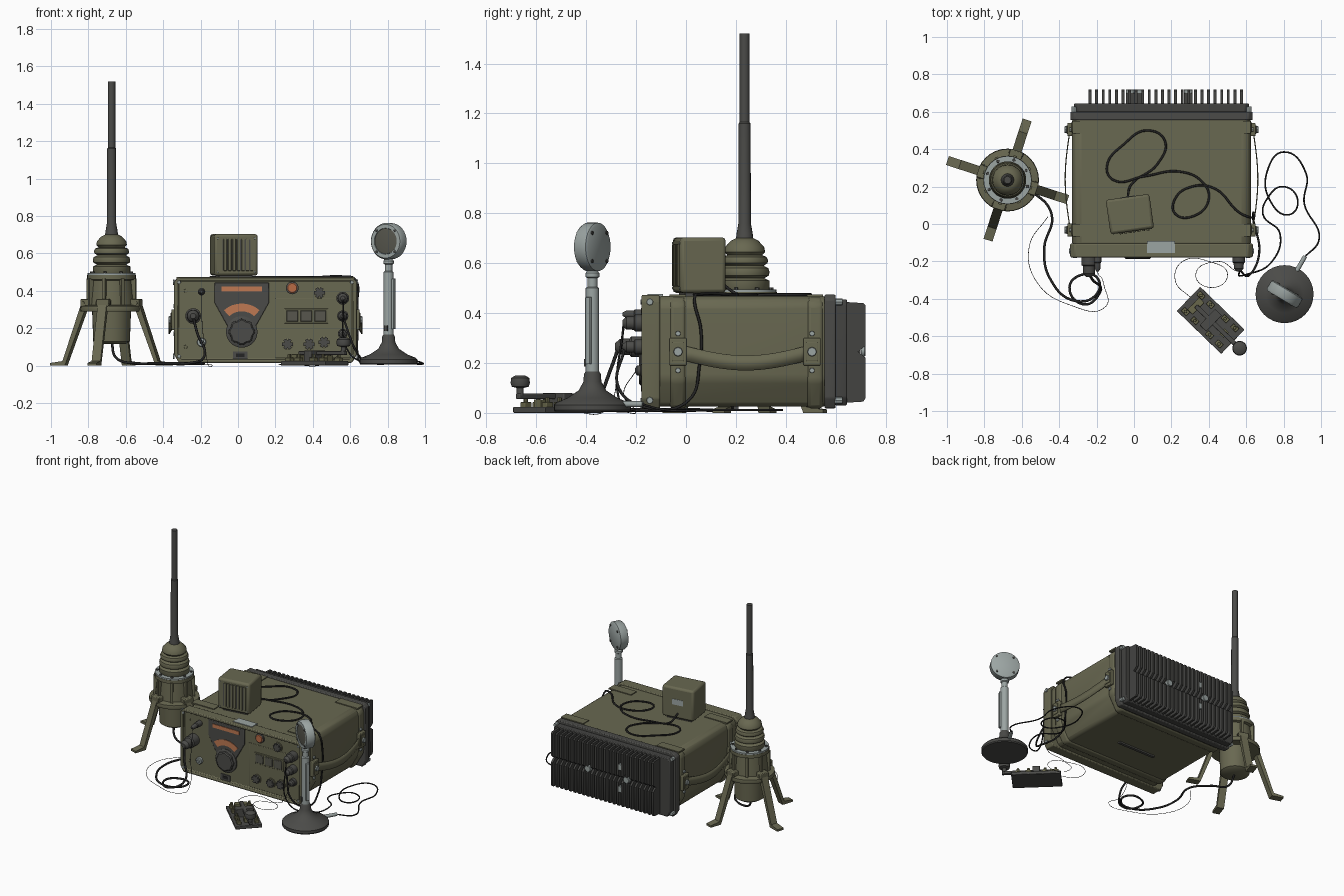
import bpy, bmesh, math
from mathutils import Matrix

if "Cube" in bpy.data.objects:
    bpy.data.objects.remove(bpy.data.objects["Cube"])

T = lambda x, y, z: Matrix.Translation((x, y, z))
R = lambda deg, axis: Matrix.Rotation(math.radians(deg), 4, axis)
I = Matrix.Identity(4)


def mat(name, r, g, b):
    m = bpy.data.materials.new(name)
    m.diffuse_color = (r, g, b, 1)
    m.use_nodes = True
    m.node_tree.nodes["Principled BSDF"].inputs["Base Color"].default_value = m.diffuse_color
    return m


OLIVE = mat("olive", .14, .138, .082)
DARK = mat("dark_grey", .07, .07, .065)
FIN = mat("fin_grey", .056, .056, .053)
BLACK = mat("black_rubber", .017, .017, .017)
STEEL = mat("steel", .33, .375, .365)
ORANGE = mat("amber", .52, .19, .085)
LAMP = mat("lamp_orange", .48, .145, .06)
BRASS = mat("dull_brass", .14, .135, .07)
GRILLE = mat("warm_grey", .095, .094, .075)


def finish(name, bm, m, M=I, bevel=0, angle=35):
    bmesh.ops.recalc_face_normals(bm, faces=bm.faces)
    me = bpy.data.meshes.new(name)
    bm.to_mesh(me)
    bm.free()
    me.materials.append(m)
    for p in me.polygons:
        p.use_smooth = True
    me.set_sharp_from_angle(angle=math.radians(angle))
    ob = bpy.data.objects.new(name, me)
    bpy.context.collection.objects.link(ob)
    ob.matrix_world = M
    if bevel:
        b = ob.modifiers.new("bevel", 'BEVEL')
        b.width, b.segments, b.limit_method = bevel, 2, 'ANGLE'
    return ob


def box(name, c, s, m, M=I, bevel=0):
    bm = bmesh.new()
    bmesh.ops.create_cube(bm, size=1, matrix=T(*c) @ Matrix.Diagonal((*s, 1)))
    return finish(name, bm, m, M, bevel)


def prism(name, pts, y0, y1, m, M=I, bevel=0, recess=None):
    """Outline in x,z pushed from y0 (front) to y1; recess = (rim width, depth)."""
    bm = bmesh.new()
    front = [bm.verts.new((x, y0, z)) for x, z in pts]
    back = [bm.verts.new((x, y1, z)) for x, z in pts]
    f = bm.faces.new(front)
    bm.faces.new(back[::-1])
    for i in range(len(pts)):
        j = (i + 1) % len(pts)
        bm.faces.new((front[i], back[i], back[j], front[j]))
    bmesh.ops.recalc_face_normals(bm, faces=bm.faces)
    if recess:
        bmesh.ops.inset_region(bm, faces=[f], thickness=recess[0], depth=0)
        r = bmesh.ops.extrude_discrete_faces(bm, faces=[f])
        bmesh.ops.translate(bm, verts=r['faces'][0].verts, vec=(0, recess[1], 0))
    return finish(name, bm, m, M, bevel)


def lathe(name, prof, m, M=I, n=32, flute=0):
    """Spin (radius, height) pairs about local z and cap both ends."""
    bm = bmesh.new()
    rings = []
    for r, h in prof:
        angs = [2 * math.pi * k / n for k in range(n)]
        rings.append([bm.verts.new((r * (1 + flute * math.cos(8 * a)) * math.cos(a),
                                    r * (1 + flute * math.cos(8 * a)) * math.sin(a), h)) for a in angs])
    for a, b in zip(rings, rings[1:]):
        for k in range(n):
            bm.faces.new((a[k], a[(k + 1) % n], b[(k + 1) % n], b[k]))
    bm.faces.new(rings[0])
    bm.faces.new(rings[-1])
    return finish(name, bm, m, M)


def rod(name, r, h, m, M, n=20):
    return lathe(name, [(r, 0), (r, h * .85), (r * .88, h)], m, M, n)


def cable(name, pts, r, z=.012):
    cu = bpy.data.curves.new(name, 'CURVE')
    cu.dimensions, cu.bevel_depth, cu.bevel_resolution, cu.resolution_u = '3D', r, 2, 8
    sp = cu.splines.new('BEZIER')
    sp.bezier_points.add(len(pts) - 1)
    for bp, p in zip(sp.bezier_points, pts):
        bp.co = p if len(p) == 3 else (*p, z)
    for bp in sp.bezier_points:
        bp.handle_left_type = bp.handle_right_type = 'AUTO'
    cu.materials.append(BLACK)
    bpy.context.collection.objects.link(bpy.data.objects.new(name, cu))


# ---- radio case
CX = .147


def case_outline(w, z0, z1, low, top):
    half = [(w - low, z0), (w, z0 + low * 1.7), (w, z1 - top), (w - top, z1)]
    return [(CX + x, z) for x, z in half] + [(CX - x, z) for x, z in half[::-1]]


prism("case_shell", case_outline(.478, .025, .468, .065, .03), -.12, .57, OLIVE, bevel=.02)
prism("front_collar", case_outline(.488, .015, .473, .025, .025), -.178, -.105, OLIVE, bevel=.006, recess=(.022, .02))
for y in (-.065, .485):
    prism("case_band", case_outline(.484, .018, .466, .065, .03), y, y + .065, OLIVE, bevel=.015)
    for s in (-1, 1):
        box("band_corner_plate", (CX + s * .385, y + .032, .469), (.18, .065, .01), OLIVE)
box("bottom_rail", (CX, .2, .02), (.3, .02, .012), DARK)
box("name_plate", (.145, -.123, .473), (.15, .063, .008), STEEL)
prism("rear_gasket", case_outline(.487, .018, .474, .025, .02), .555, .60, DARK, bevel=.006)
prism("heat_sink_base", case_outline(.467, .03, .455, .02, .02), .598, .645, FIN, bevel=.005)
fin = [(.63, .04), (.71, .045), (.72, .06), (.72, .22), (.69, .245), (.72, .27), (.72, .43), (.71, .44), (.63, .445)]
for i in range(24):
    prism("cooling_fin", fin, -.0075, .0075, FIN, T(-.235 + i * .0352, 0, 0) @ R(90, 'Z'))
for x, z in ((-.02, .25), (.29, .25), (.03, .33), (.03, .17)):
    box("fin_bolt_pad", (x, .67, z), (.045, .06, .05), FIN)
    rod("fin_bolt", .024, .018, STEEL, T(x, .701, z) @ R(-90, 'X'))

# ---- latches, bolts and carry straps on both sides
for s in (-1, 1):
    side = CX + s * .48
    for y in (-.032, .505):
        box("latch", (side + s * .01, y, .245), (.026, .07, .11), OLIVE, bevel=.005)
        box("latch_inset", (side + s * .024, y, .245), (.006, .045, .075), OLIVE, bevel=.002)
        rod("latch_bolt", .019, .014, STEEL, T(side + s * .024, y, .245) @ R(s * 90, 'Y'), 8)
        for z in (.17, .318):
            rod("band_bolt", .011, .013, STEEL, T(side, y, z) @ R(s * 90, 'Y'), 8)
    bm = bmesh.new()
    rows = []
    for k in range(17):
        t = k / 16
        b = math.sin(math.pi * t)
        rows.append([bm.verts.new((side + s * (.014 + .024 * b), -.01 + .5 * t, .24 - .04 * b + d)) for d in (-.03, .03)])
    for a, b in zip(rows, rows[1:]):
        bm.faces.new((a[0], a[1], b[1], b[0]))
    finish("carry_strap", bm, OLIVE).modifiers.new("thick", 'SOLIDIFY').thickness = .006
    for z in (.05, .445):
        rod("collar_side_bolt", .014, .009, STEEL, T(side + s * .006, -.145, z) @ R(s * 90, 'Y'), 8)
        rod("rear_clamp", .014, .03, STEEL, T(CX + s * .468, .597, z) @ R(-90, 'X'), 8)
        rod("collar_bolt", .01, .006, STEEL, T(CX + s * .462, -.176, z) @ R(90, 'X'), 8)

# ---- front panel
F = lambda x, z, y=-.154: T(x, y, z) @ R(90, 'X')
prism("dial_panel", [(-.125, .445), (.165, .445), (.165, .335), (.09, .2), (-.05, .2), (-.125, .335)], -.165, -.15, DARK, bevel=.004)
box("display_strip", (.02, -.165, .409), (.215, .008, .026), ORANGE)
arc = [(.02 + r * math.sin(a), .19 + r * math.cos(a)) for r, sg in ((.142, 1), (.1, -1))
       for a in [sg * math.radians(-42 + 10.5 * k) for k in range(9)]]
prism("dial_scale", arc, -.169, -.16, ORANGE)
lathe("tuning_knob_skirt", [(.084, 0), (.084, .014), (.078, .018)], DARK, F(.02, .18))
lathe("tuning_knob", [(.068, .01), (.067, .028), (.06, .034)], DARK, F(.02, .18), 64, .05)
box("control_plate", (.405, -.155, .2), (.41, .009, .32), OLIVE, bevel=.003)
box("switch_frame", (.365, -.16, .265), (.235, .012, .08), OLIVE, bevel=.003)
for i in range(3):
    box("push_button", (.29 + .075 * i, -.166, .265), (.062, .012, .06), GRILLE, bevel=.004)
rod("lamp_ring", .034, .016, DARK, F(.29, .415))
rod("lamp", .027, .022, LAMP, F(.29, .415))
for x, z in ((.435, .39), (.265, .115), (.38, .115), (.46, .125)):
    rod("small_knob", .033, .012, OLIVE, F(x, z))
    for a in (0, 60, 120):
        box("knob_grip", (0, 0, .018), (.058, .018, .016), DARK, F(x, z) @ R(a, 'Z'))
box("lower_socket", (.012, -.157, .055), (.075, .012, .042), DARK)
box("lower_socket_hole", (.012, -.162, .055), (.045, .006, .02), BLACK)
box("left_seam", (-.165, -.157, .24), (.004, .004, .4), OLIVE)
rod("terminal", .024, .022, STEEL, F(-.195, .125))
rod("terminal_pin", .01, .03, STEEL, F(-.195, .125), 12)
for x, z in ((-.28, .1), (-.28, .4)):
    rod("panel_screw", .01, .006, OLIVE, F(x, z), 8)
for x, z, r, l in ((-.24, .265, .042, .13), (-.195, .395, .02, .1), (.56, .36, .034, .1), (.56, .265, .03, .1), (.56, .17, .026, .05)):
    lathe("cable_plug", [(r, 0), (r, l * .5), (r * .8, l * .55), (r * .75, l * .85), (r * .35, l)], DARK, F(x, z), 20)

# ---- speaker box on top
S = T(-.022, .053, 0) @ R(8, 'Z')
box("speaker_box", (0, 0, .592), (.235, .185, .222), OLIVE, S, .014)
box("speaker_foot", (0, 0, .476), (.18, .14, .02), DARK, S)
for i in range(7):
    box("speaker_slot", (-.072 + .024 * i, -.092, .592), (.007, .004, .165), DARK, S)
    box("speaker_rib", (-.06 + .024 * i, -.095, .592), (.017, .01, .17), OLIVE, S, .002)
box("speaker_label", (0, .092, .6), (.08, .006, .04), STEEL, S)
for x in (-.1, .1):
    for z in (.5, .68):
        rod("speaker_screw", .005, .005, STEEL, S @ T(x, -.09, z) @ R(90, 'X'), 8)

# ---- antenna
A = T(-.676, .235, 0)
lathe("antenna_housing", [(.075, .115), (.098, .13), (.104, .29), (.165, .29), (.168, .3), (.165, .318),
                          (.125, .325), (.112, .455), (.13, .46), (.13, .485), (.1, .487)], OLIVE, A)
lathe("clamp_ring", [(.128, .48), (.128, .495), (.09, .495)], STEEL, A)
lathe("insulator", [(.095, .49), (.1, .5), (.1, .53), (.078, .54), (.097, .55), (.1, .565), (.095, .58), (.076, .59),
                    (.092, .6), (.094, .612), (.088, .625), (.07, .632), (.082, .645), (.078, .665), (.055, .69), (.035, .7)], OLIVE, A)
lathe("antenna_mast", [(.036, .69), (.032, .72), (.025, .76), (.024, 1.16), (.02, 1.165), (.02, 1.52)], DARK, A, 16)
for k in range(8):
    Q = A @ R(27 + 45 * k, 'Z')
    rod("ring_bolt", .009, .01, DARK, Q @ T(.112, 0, .493), 6)
    box("housing_rib", (.122, 0, .39), (.03, .018, .15), OLIVE, Q)
leg = [(.125, .325), (.165, .325), (.268, .024), (.338, .014), (.338, 0), (.255, 0), (.145, .29), (.125, .29)]
for k in range(4):
    Q = A @ R(72 + 90 * k, 'Z')
    prism("tripod_leg", leg, -.025, .025, OLIVE, Q)
    box("leg_hinge", (.14, 0, .335), (.05, .07, .04), OLIVE, Q, .005)
    rod("hinge_pin", .009, .08, OLIVE, Q @ T(.15, .04, .335) @ R(90, 'X'), 8)

# ---- desk microphone
M = T(.805, -.375, 0)
lathe("mic_base", [(.15, .005), (.155, .012), (.155, .032), (.145, .042), (.1, .06), (.055, .09), (.036, .125), (.034, .155), (.028, .165)], DARK, M)
lathe("mic_stem", [(.027, .155), (.027, .5), (.02, .505), (.02, .54), (.028, .545), (.028, .56), (.016, .575)], STEEL, M, 20)
H = M @ R(-31, 'Z')
box("mic_stem_bar", (.032, 0, .33), (.014, .024, .27), STEEL, H, .003)
box("mic_switch", (0, -.027, .2), (.02, .012, .03), DARK, H)
HD = H @ T(0, 0, .665) @ R(90, 'X')
lathe("mic_head", [(.088, -.032), (.097, -.026), (.098, .02), (.09, .032), (.07, .032), (.068, .022)], STEEL, HD)
rod("mic_grille", .068, .01, GRILLE, HD @ T(0, 0, .02), 32)
for a in range(45, 360, 90):
    rod("mic_screw", .008, .072, DARK, HD @ R(a, 'Z') @ T(.08, 0, -.036), 8)
rod("mic_socket", .012, .09, STEEL, T(.87, -.25, .035) @ R(-30, 'Z') @ R(-90, 'X'), 12)

# ---- telegraph key
K = T(.41, -.515, 0) @ R(-44, 'Z')
box("key_base", (0, 0, .012), (.33, .18, .024), DARK, K, .004)
box("key_arm", (.06, 0, .067), (.34, .024, .022), DARK, K, .004)
box("key_bridge", (0, 0, .05), (.05, .12, .06), DARK, K, .004)
box("key_rear_block", (-.11, 0, .042), (.04, .09, .04), BRASS, K, .003)
box("key_contact", (.1, 0, .038), (.03, .04, .03), BRASS, K)
lathe("key_knob", [(.014, .07), (.014, .1), (.034, .105), (.039, .12), (.036, .14), (.02, .15)], DARK, K @ T(.215, 0, 0), 24)
for s in (-1, 1):
    for x in (-.13, -.06, .05, .12):
        box("key_terminal", (x, s * .06, .032), (.04, .028, .022), BRASS, K, .003)
        rod("key_screw", .009, .022, BRASS, K @ T(x, s * .06, .04), 8)

# ---- cables
cable("speaker_cable", [(-.035, .14, .52), (-.015, .21), (.125, .32), (.165, .445), (.07, .5), (-.05, .43), (-.145, .305),
      (-.11, .235), (.055, .255), (.245, .28), (.365, .225), (.4, .135), (.325, .045), (.22, .055), (.22, .135), (.31, .2),
      (.43, .19), (.565, .06, .476), (.625, .035, .462), (.638, .06, .33), (.638, .055, .2), (.64, .01, .05), (.67, -.15, .02),
      (.62, -.27, .1), (.56, -.245, .265)], .006, .474)
cable("antenna_cable", [(-.676, .235, .13), (-.65, .2, .04), (-.53, .16), (-.44, .05), (-.48, -.13), (-.45, -.29), (-.32, -.41),
      (-.2, -.375), (-.195, -.29), (-.275, -.27), (-.345, -.34), (-.265, -.43), (-.18, -.36, .05), (-.22, -.3, .18), (-.24, -.27, .265)], .007)
cable("microphone_cable", [(.91, -.18, .035), (.99, -.08), (.91, .11), (.92, .27), (.8, .385), (.715, .29), (.725, .13), (.83, .05),
      (.875, .13), (.795, .2), (.715, .14), (.69, .05), (.78, -.05), (.73, -.21), (.6, -.27, .06), (.56, -.25, .36)], .0045)
cable("thin_ground_wire", [(-.46, .04), (-.56, -.12), (-.52, -.31), (-.35, -.43), (-.15, -.44), (-.16, -.33), (-.19, -.27, .2), (-.195, -.24, .395)], .0015, .005)
cable("key_wire", [(.31, -.4, .02), (.22, -.3), (.26, -.2), (.4, -.2), (.5, -.27), (.42, -.34), (.33, -.27), (.45, -.2), (.55, -.25, .08), (.56, -.2, .17)], .0015, .005)
